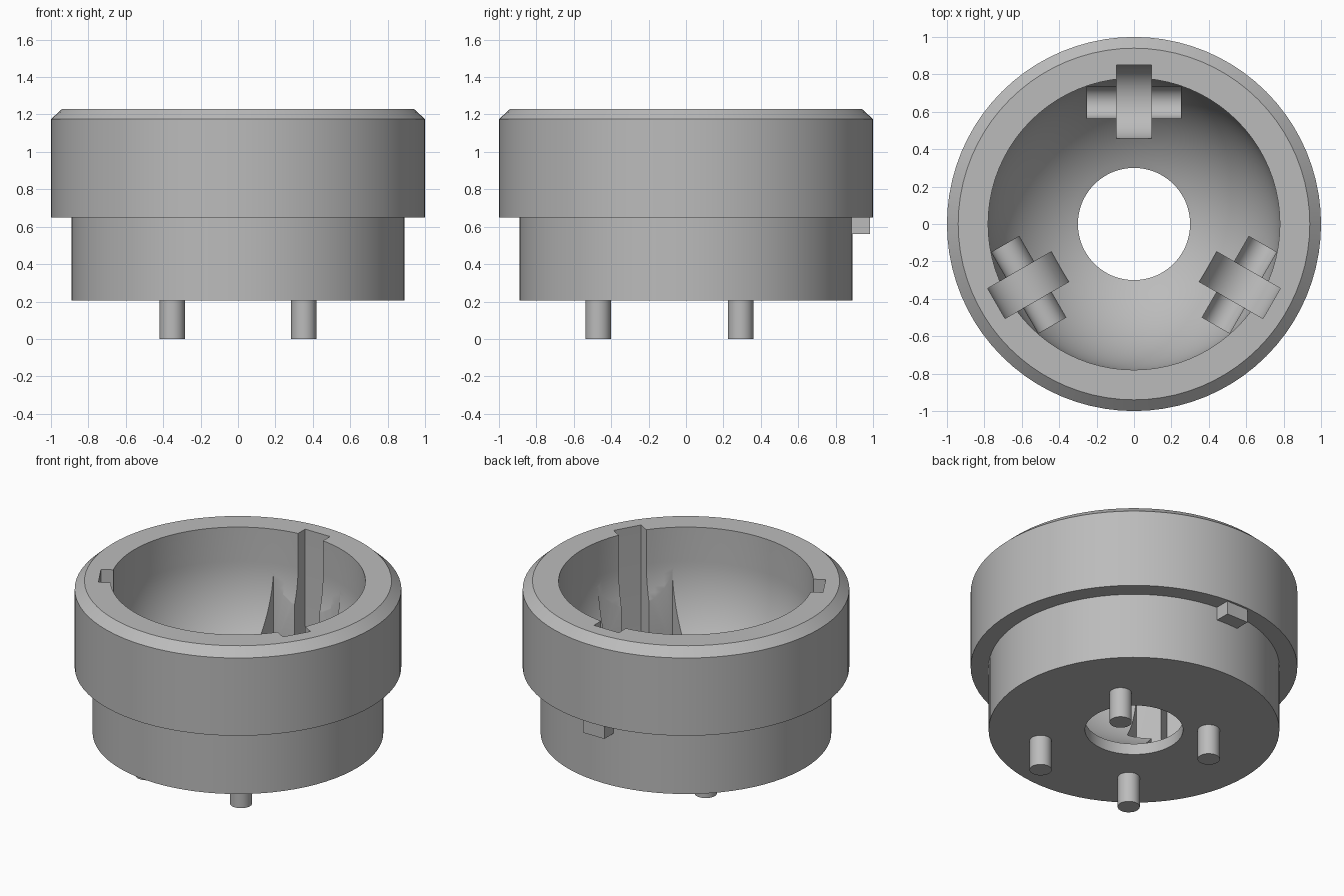
import bpy, bmesh, math
from mathutils import Matrix, Vector

cube = bpy.data.objects.get("Cube")
if cube:
    bpy.data.objects.remove(cube)

GREY = (0.5, 0.5, 0.5, 1)
plastic = bpy.data.materials.new("grey plastic")
plastic.use_nodes = True
plastic.diffuse_color = GREY
plastic.node_tree.nodes["Principled BSDF"].inputs["Base Color"].default_value = GREY

SIDES = 80
BALL_Z, BALL_R, HOLE_R = 1.0, 0.78, 0.3
BASE_Z, TOP_Z = 0.205, 1.23


def make_object(name, bm):
    bmesh.ops.recalc_face_normals(bm, faces=bm.faces)
    mesh = bpy.data.meshes.new(name)
    bm.to_mesh(mesh)
    bm.free()
    mesh.materials.append(plastic)
    obj = bpy.data.objects.new(name, mesh)
    bpy.context.collection.objects.link(obj)
    return obj


def select_only(obj):
    bpy.ops.object.select_all(action='DESELECT')
    obj.select_set(True)
    bpy.context.view_layer.objects.active = obj


def smooth(obj):
    select_only(obj)
    bpy.ops.object.shade_smooth_by_angle(angle=math.radians(30))


def lathe(name, profile):
    """Spin a closed (radius, height) profile around z."""
    bm = bmesh.new()
    verts = [bm.verts.new((r, 0, z)) for r, z in profile]
    edges = [bm.edges.new((verts[i - 1], verts[i])) for i in range(len(verts))]
    bmesh.ops.spin(bm, geom=verts + edges, cent=(0, 0, 0), axis=(0, 0, 1),
                   angle=math.tau, steps=SIDES)
    bmesh.ops.remove_doubles(bm, verts=bm.verts, dist=0.0001)
    return make_object(name, bm)


def slot_cutter(radius, half_width, turn, y=0.65, z=0.42, steps=20):
    """Upright slot with a round floor, turned around the z axis."""
    bm = bmesh.new()
    arc = [math.pi + math.pi * i / steps for i in range(steps + 1)]
    outline = [(y + radius * math.cos(a), z + radius * math.sin(a)) for a in arc]
    outline += [(y + radius, TOP_Z + 0.2), (y - radius, TOP_Z + 0.2)]
    face = bm.faces.new([bm.verts.new((-half_width, *p)) for p in outline])
    new = bmesh.ops.extrude_face_region(bm, geom=[face])["geom"]
    bmesh.ops.translate(bm, vec=Vector((2 * half_width, 0, 0)),
                        verts=[v for v in new if isinstance(v, bmesh.types.BMVert)])
    bm.transform(Matrix.Rotation(turn, 4, 'Z'))
    cutter = make_object("slot_cutter", bm)
    cutter.hide_render = True
    return cutter


# Stepped housing with a round socket and a drain hole
start = math.asin(HOLE_R / BALL_R)
socket = []
for i in range(25):
    a = start + (math.pi / 2 - start) * i / 24
    socket.append((BALL_R * math.sin(a), BALL_Z - BALL_R * math.cos(a)))
outside = [(BALL_R, TOP_Z), (0.94, TOP_Z), (1, 1.175), (1, 0.65),
           (0.89, 0.65), (0.89, BASE_Z), (HOLE_R, BASE_Z)]
housing = lathe("housing", socket + outside)

# Three roller slots, each with a crossing axle slot
for k in range(3):
    for radius, half_width in ((0.2, 0.093), (0.085, 0.25)):
        cutter = slot_cutter(radius, half_width, k * math.tau / 3)
        mod = housing.modifiers.new("slot", 'BOOLEAN')
        mod.operation, mod.solver, mod.object = 'DIFFERENCE', 'EXACT', cutter
        select_only(housing)
        bpy.ops.object.modifier_apply(modifier=mod.name)
        bpy.data.objects.remove(cutter)
smooth(housing)

# Four mounting pins
for x, side in ((-0.352, "right"), (0.352, "left")):
    for y, end in ((-0.47, "front"), (0.292, "back")):
        bm = bmesh.new()
        bmesh.ops.create_cone(bm, cap_ends=True, segments=32, radius1=0.068, radius2=0.068,
                              depth=BASE_Z + 0.01,
                              matrix=Matrix.Translation((x, y, (BASE_Z + 0.01) / 2)))
        smooth(make_object(f"{end}_{side}_pin", bm))

# Locating tab under the rim at the back
bm = bmesh.new()
bmesh.ops.create_cube(bm, size=1, matrix=Matrix.Translation((0, 0.925, 0.61))
                      @ Matrix.Diagonal((0.16, 0.12, 0.1, 1)))
make_object("locating_tab", bm)
